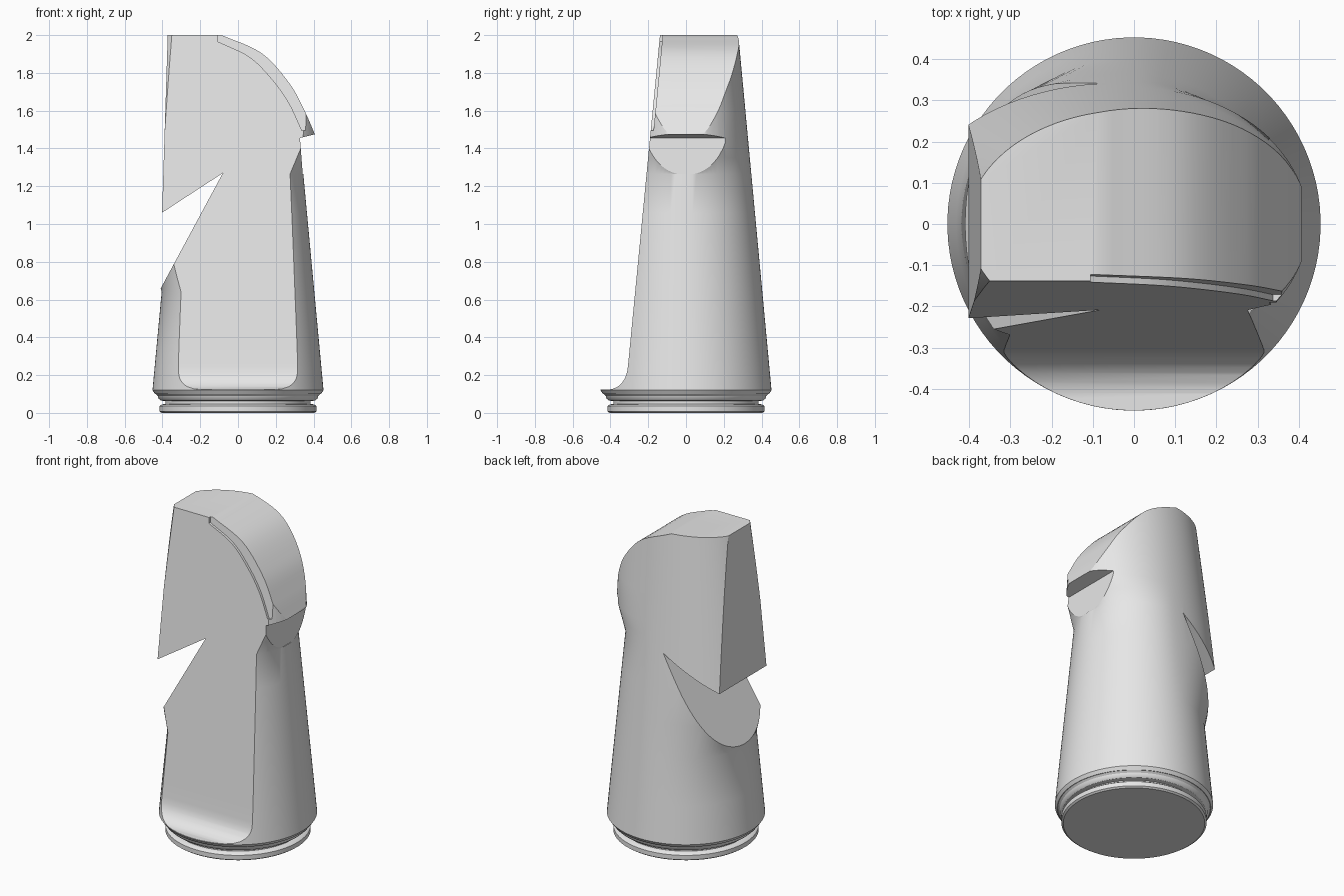
import bpy, bmesh, math

if "Cube" in bpy.data.objects:
    bpy.data.objects.remove(bpy.data.objects["Cube"])

stone = bpy.data.materials.new("light grey")
stone.diffuse_color = (0.8, 0.8, 0.8, 1)
stone.use_nodes = True
stone.node_tree.nodes["Principled BSDF"].inputs["Base Color"].default_value = stone.diffuse_color
N = 96


def finish(bm, name, helper=False):
    bmesh.ops.recalc_face_normals(bm, faces=bm.faces)
    me = bpy.data.meshes.new(name)
    bm.to_mesh(me)
    bm.free()
    ob = bpy.data.objects.new(name, me)
    bpy.context.collection.objects.link(ob)
    me.materials.append(stone)
    ob.hide_render = helper
    return ob


def loft(name, rings):
    """Stack of rings: (z, left radius, right radius, depth radius)."""
    bm = bmesh.new()
    rows = []
    for z, left, right, ry in rings:
        row = []
        for i in range(N):
            a = 2 * math.pi * (i + 0.5) / N
            rx = right if math.cos(a) > 0 else left
            row.append(bm.verts.new((rx * math.cos(a), ry * math.sin(a), z)))
        rows.append(row)
    for a, b in zip(rows, rows[1:]):
        for i in range(N):
            j = (i + 1) % N
            bm.faces.new((a[i], a[j], b[j], b[i]))
    bm.faces.new(rows[0][::-1])
    bm.faces.new(rows[-1])
    return finish(bm, name)


def prism(name, pts, axis, lo, hi):
    """Extrude a profile in (x, z) along y, or in (y, z) along x."""
    bm = bmesh.new()
    place = (lambda u, v, t: (u, t, v)) if axis == 'y' else (lambda u, v, t: (t, u, v))
    a = [bm.verts.new(place(u, v, lo)) for u, v in pts]
    b = [bm.verts.new(place(u, v, hi)) for u, v in pts]
    bm.faces.new(a)
    bm.faces.new(b[::-1])
    for i in range(len(pts)):
        j = (i + 1) % len(pts)
        bm.faces.new((a[i], b[i], b[j], a[j]))
    return finish(bm, name, True)


def cut(ob, tool, op):
    m = ob.modifiers.new("cut", 'BOOLEAN')
    m.operation, m.object, m.solver = op, tool, 'EXACT'
    bpy.context.view_layer.objects.active = ob
    bpy.ops.object.modifier_apply(modifier=m.name)
    bpy.data.objects.remove(tool)


def cone(z):
    return 0.453 - 0.0935 * (z - 0.12)


def ramp(z, keys):
    for (z0, r0), (z1, r1) in zip(keys, keys[1:]):
        if z0 <= z <= z1:
            return r0 + (r1 - r0) * (z - z0) / (z1 - z0)
    return cone(z)


# tapered body whose head widens to the left and the right
left_keys = [(0.64, cone(0.64)), (1.06, 0.535), (2.0, 0.404)]
right_keys = [(1.265, cone(1.265)), (1.43, 0.425), (2.0, 0.404)]
rings = [(0.1, 0.44, 0.44, 0.44)]
for z in (0.12, 0.35, 0.64, 0.85, 1.06, 1.265, 1.35, 1.43, 1.6, 1.8, 2.0):
    rings.append((z, ramp(z, left_keys), ramp(z, right_keys), cone(z)))
body = loft("body", rings)

# rounded crown curve, sampled through control points
ctrl = [(-0.087, 2.0), (0.124, 1.905), (0.272, 1.745), (0.352, 1.60), (0.407, 1.475)]


def spline(p, steps=6):
    ext = [tuple(2 * a - b for a, b in zip(p[0], p[1]))] + p
    ext.append(tuple(2 * a - b for a, b in zip(p[-1], p[-2])))
    out = []
    for i in range(1, len(ext) - 2):
        for s in range(steps):
            t = s / steps
            out.append(tuple(0.5 * (2 * b + (c - a) * t + (2 * a - 5 * b + 4 * c - d) * t * t
                                    + (3 * b - a - 3 * c + d) * t ** 3)
                             for a, b, c, d in zip(*ext[i - 1:i + 3])))
    return out + [p[-1]]


crown = spline(ctrl)

# side silhouette: crown, neck lip, mouth notch, snout face
outline = [(-0.371, 2.03), (-0.14, 2.03)] + crown + [
    (0.328, 1.455), (0.3425, 1.266), (0.6, 1.266), (0.6, -0.2), (-0.7, -0.2),
    (-0.7, 0.119), (-0.08, 1.27), (-0.402, 1.06)]
cut(body, prism("silhouette_cutter", outline, 'y', -1, 1), 'INTERSECT')

# sloping flat front with a fillet at the foot
front = [(-0.132, 2.06), (-0.307, 0.25), (-0.312, 0.215), (-0.322, 0.185), (-0.338, 0.16),
         (-0.36, 0.14), (-0.385, 0.128), (-0.41, 0.123), (-0.8, 0.122), (-0.8, 2.06)]
cut(body, prism("front_cutter", front, 'x', -1, 1), 'DIFFERENCE')

# shallow recessed band following the crown on the front
inner = spline([(-0.105, 1.965), (0.06, 1.885), (0.177, 1.77), (0.27, 1.64), (0.338, 1.495)])
band = [(-0.105, 2.05)] + inner + [(0.6, 1.495), (0.6, 2.05)]
tool = prism("band_cutter", band, 'y', -0.6, 0)
for v in tool.data.vertices:
    if v.co.y > -0.1:
        v.co.y = -0.307 + 0.0966 * (v.co.z - 0.25) + 0.015
cut(body, tool, 'DIFFERENCE')

# turned foot with a groove
foot = loft("base_ring", [(z, r, r, r) for z, r in (
    (0, 0.405), (0.008, 0.416), (0.036, 0.416), (0.044, 0.405), (0.048, 0.385),
    (0.062, 0.385), (0.066, 0.41), (0.075, 0.42), (0.09, 0.425), (0.103, 0.44))])

for ob in (body, foot):
    bpy.ops.object.select_all(action='DESELECT')
    ob.select_set(True)
    bpy.context.view_layer.objects.active = ob
    bpy.ops.object.shade_smooth_by_angle(angle=math.radians(30))
